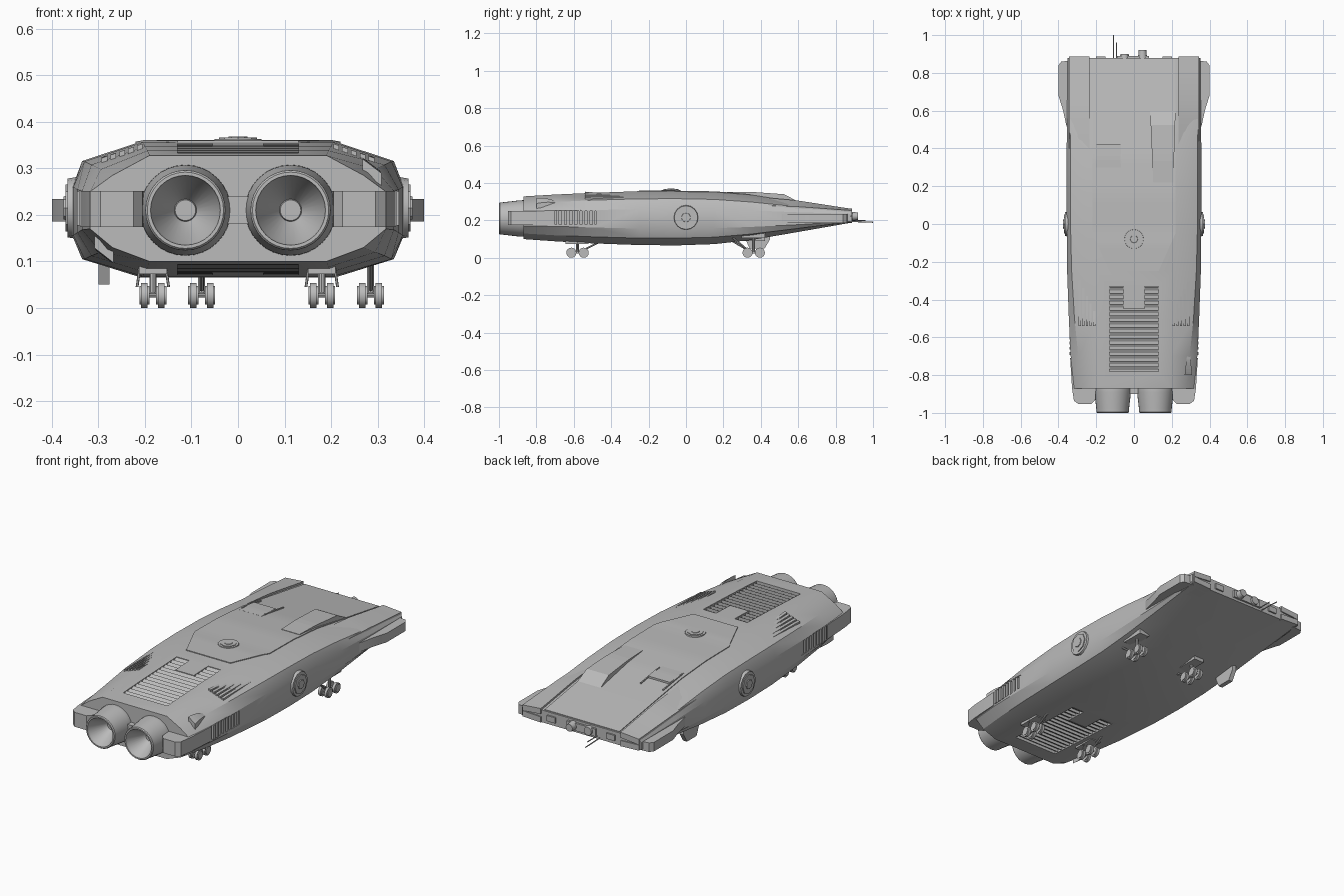
import bpy, bmesh, math
from mathutils import Vector, Matrix

if "Cube" in bpy.data.objects:
    bpy.data.objects.remove(bpy.data.objects["Cube"])

GREY = bpy.data.materials.new("hull_grey")
GREY.diffuse_color = (0.5, 0.5, 0.5, 1)
GREY.use_nodes = True
GREY.node_tree.nodes["Principled BSDF"].inputs["Base Color"].default_value = GREY.diffuse_color

# Hull stations: y, flat half width, top, shoulder x, shoulder z, side x, side top, side low, low shoulder z, bottom
STATIONS = [
    (-0.87, 0.190, 0.328, 0.270, 0.285, 0.318, 0.250, 0.170, 0.130, 0.100),
    (-0.70, 0.195, 0.338, 0.295, 0.298, 0.335, 0.252, 0.168, 0.120, 0.088),
    (-0.50, 0.200, 0.347, 0.315, 0.308, 0.345, 0.255, 0.162, 0.112, 0.077),
    (-0.25, 0.205, 0.356, 0.330, 0.315, 0.354, 0.260, 0.156, 0.105, 0.068),
    (-0.05, 0.210, 0.357, 0.335, 0.316, 0.356, 0.260, 0.155, 0.105, 0.066),
    (0.15, 0.215, 0.353, 0.336, 0.312, 0.357, 0.258, 0.158, 0.110, 0.073),
    (0.35, 0.220, 0.336, 0.337, 0.298, 0.357, 0.253, 0.165, 0.127, 0.095),
    (0.60, 0.228, 0.297, 0.338, 0.272, 0.354, 0.243, 0.177, 0.157, 0.138),
    (0.88, 0.235, 0.252, 0.340, 0.246, 0.351, 0.235, 0.195, 0.191, 0.187),
]


def station(y):
    y = min(max(y, STATIONS[0][0]), STATIONS[-1][0])
    for a, b in zip(STATIONS, STATIONS[1:]):
        if y <= b[0]:
            f = (y - a[0]) / (b[0] - a[0])
            return [p + (q - p) * f for p, q in zip(a, b)]


def surf(x, y, low=False):
    """Height of the hull skin, on top or underneath."""
    _, t, zt, s, zs, w, zh, zl, zsb, zb = station(y)
    pts = [(0, zb), (t, zb), (s, zsb), (w, zl)] if low else [(0, zt), (t, zt), (s, zs), (w, zh)]
    x = min(abs(x), w)
    for (x0, z0), (x1, z1) in zip(pts, pts[1:]):
        if x <= x1:
            return z0 + (z1 - z0) * (x - x0) / (x1 - x0)
    return pts[-1][1]


def finish(name, bm, smooth=30):
    bmesh.ops.recalc_face_normals(bm, faces=bm.faces)
    me = bpy.data.meshes.new(name)
    bm.to_mesh(me)
    bm.free()
    me.materials.append(GREY)
    ob = bpy.data.objects.new(name, me)
    bpy.context.collection.objects.link(ob)
    if smooth:
        shade(ob, smooth)
    return ob


def shade(ob, deg):
    bpy.ops.object.select_all(action='DESELECT')
    ob.select_set(True)
    bpy.context.view_layer.objects.active = ob
    bpy.ops.object.shade_smooth_by_angle(angle=math.radians(deg))


def loft(bm, rings):
    vs = [[bm.verts.new(p) for p in r] for r in rings]
    n = len(vs[0])
    for a, b in zip(vs, vs[1:]):
        for i in range(n):
            bm.faces.new((a[i], a[(i + 1) % n], b[(i + 1) % n], b[i]))
    bm.faces.new(vs[0])
    bm.faces.new(vs[-1][::-1])


def strip(bm, x0, x1, ya, yb, h, deep=0.015, low=False, n=6):
    """Strip that follows the hull skin; x0, x1 and h may be functions of 0..1 along it."""
    val = lambda v, f: v(f) if callable(v) else v
    d = -1 if low else 1
    rings = []
    for i in range(n + 1):
        f = i / n
        y, a, b, k = ya + (yb - ya) * f, val(x0, f), val(x1, f), val(h, f)
        za, zb = surf(a, y, low), surf(b, y, low)
        rings.append([(a, y, za + d * k), (b, y, zb + d * k), (b, y, zb - d * deep), (a, y, za - d * deep)])
    loft(bm, rings)


def box(bm, x0, x1, y0, y1, z0, z1):
    loft(bm, [[(x0, y, z0), (x1, y, z0), (x1, y, z1), (x0, y, z1)] for y in (y0, y1)])


def prism(bm, pts, z0, z1):
    loft(bm, [[(x, y, z) for x, y in pts] for z in (z0, z1)])


def rod(bm, a, b, r, seg=10, r2=None):
    a, b = Vector(a), Vector(b)
    m = Matrix.Translation((a + b) / 2) @ (b - a).to_track_quat('Z', 'Y').to_matrix().to_4x4()
    bmesh.ops.create_cone(bm, cap_ends=True, segments=seg, radius1=r, radius2=r if r2 is None else r2,
                          depth=(b - a).length, matrix=m)


# Main hull
bm = bmesh.new()
rings = []
for y, t, zt, s, zs, w, zh, zl, zsb, zb in STATIONS:
    half = [(t, zt), (s, zs), (w, zh), (w, zl), (s, zsb), (t, zb)]
    rings.append([(x, y, z) for x, z in half] + [(-x, y, z) for x, z in half[::-1]])
loft(bm, rings)
hull = finish("hull", bm, 0)

# Grille recesses (above and below) and side vent recesses cut into the hull
cuts = []
for low in (False, True):
    for x0, x1, ya, yb in ((-0.13, 0.13, -0.78, -0.45), (-0.13, -0.055, -0.46, -0.33), (0.055, 0.13, -0.46, -0.33)):
        cuts.append(bmesh.new())
        strip(cuts[-1], x0, x1, ya, yb, 0.04, 0.017, low)
for sx in (-1, 1):
    cuts.append(bmesh.new())
    box(cuts[-1], *sorted((sx * 0.322, sx * 0.40)), -0.70, -0.48, 0.178, 0.250)
for c in cuts:
    cutter = finish("recess_cutter", c, 0)
    mod = hull.modifiers.new("cut", 'BOOLEAN')
    mod.operation, mod.solver, mod.object = 'DIFFERENCE', 'EXACT', cutter
    bpy.context.view_layer.objects.active = hull
    bpy.ops.object.modifier_apply(modifier=mod.name)
    bpy.data.objects.remove(cutter)
shade(hull, 25)

# Grille slats
for low, name in ((False, "top_grille"), (True, "bottom_grille")):
    bm = bmesh.new()
    for i in range(11):
        y = -0.772 + i * 0.03
        strip(bm, -0.131, 0.131, y, y + 0.018, lambda f: -0.010 + 0.009 * f, 0.02, low, 1)
    for i in range(4):
        y = -0.442 + i * 0.03
        for sx in (-1, 1):
            strip(bm, sx * 0.054, sx * 0.131, y, y + 0.018, lambda f: -0.010 + 0.009 * f, 0.02, low, 1)
    finish(name, bm, 0)

# Side vent slats
bm = bmesh.new()
for sx in (-1, 1):
    for i in range(8):
        y = -0.693 + i * 0.0275
        box(bm, *sorted((sx * 0.31, sx * 0.342)), y, y + 0.015, 0.176, 0.252)
finish("side_vents", bm, 0)

# Shoulder gills, longer towards the outside
bm = bmesh.new()
for sx in (-1, 1):
    for i in range(5):
        x = 0.205 + i * 0.019
        strip(bm, sx * x, sx * (x + 0.012), -0.54, -0.46 + i * 0.04, lambda f: 0.010 * (1 - f), 0.01)
finish("shoulder_gills", bm, 0)

# Raised centre panel and nose rails
bm = bmesh.new()
strip(bm, lambda f: -0.13 - 0.09 * min(1, f * 5.6), lambda f: 0.13 + 0.09 * min(1, f * 5.6), -0.25, 0.875, 0.004, n=28)
finish("centre_panel", bm)
bm = bmesh.new()
for sx in (-1, 1):
    strip(bm, sx * 0.235, sx * 0.343, 0.40, 0.887, lambda f: 0.010 * min(1, f * 2.5), 0.02, n=12)
    strip(bm, sx * 0.235, sx * 0.343, 0.78, 0.887, 0.0, 0.03, True)
finish("nose_rails", bm)

# Scoop wedge and small step on the upper deck
bm = bmesh.new()
strip(bm, lambda f: 0.102 - 0.017 * f, lambda f: 0.208 + 0.012 * f, 0.22, 0.60,
      lambda f: 0.005 + 0.026 * min(f / 0.8, 1) - 0.028 * max(0, f - 0.8) / 0.2, n=10)
finish("deck_scoop", bm, 0)
bm = bmesh.new()
strip(bm, -0.20, -0.07, 0.30, 0.42, lambda f: 0.004 + 0.010 * f)
for x in (-0.204, -0.072):
    strip(bm, x, x + 0.006, 0.32, 0.48, 0.010)
finish("deck_step", bm, 0)

# Stern and nose side fins, mirrored
bm = bmesh.new()
for sx in (-1, 1):
    prism(bm, [(sx * x, y) for x, y in ((0.20, -0.84), (0.205, -0.93), (0.225, -0.953), (0.295, -0.953),
               (0.318, -0.935), (0.328, -0.87), (0.338, -0.71), (0.25, -0.71))], 0.174, 0.251)
finish("stern_fins", bm, 20)
bm = bmesh.new()
for sx in (-1, 1):
    prism(bm, [(sx * x, y) for x, y in ((0.33, 0.46), (0.358, 0.52), (0.375, 0.60), (0.40, 0.68), (0.40, 0.84),
               (0.385, 0.86), (0.33, 0.865))], 0.186, 0.234)
finish("nose_fins", bm, 20)
bm = bmesh.new()
box(bm, -0.21, 0.21, -0.90, -0.82, 0.18, 0.24)
finish("stern_beam", bm, 0)

# Engine nozzles, turned from a profile
PROFILE = [(0, -0.80), (0.085, -0.80), (0.098, -0.86), (0.097, -0.89), (0.087, -0.975), (0.086, -0.995),
           (0.082, -1.0), (0.075, -1.0), (0.072, -0.985), (0.024, -0.90), (0.022, -0.905), (0, -0.905)]
for sx, side in ((-1, "left"), (1, "right")):
    bm = bmesh.new()
    vs = [bm.verts.new((sx * 0.113 + r, y, 0.21)) for r, y in PROFILE]
    es = [bm.edges.new(p) for p in zip(vs, vs[1:])]
    bmesh.ops.spin(bm, geom=vs + es, cent=(sx * 0.113, 0, 0.21), axis=(0, 1, 0), angle=math.tau, steps=32)
    bmesh.ops.remove_doubles(bm, verts=bm.verts, dist=1e-4)
    finish(side + "_engine", bm)

# Docking ports: flange, raised ring and centre cap
ports = [("left_port", (-0.35, 0, 0.215), (-1, 0, 0), 0.07), ("right_port", (0.35, 0, 0.215), (1, 0, 0), 0.07),
         ("top_port", (0, -0.08, 0.354), (0, 0, 1), 0.056)]
for name, c, d, r in ports:
    c, d, bm = Vector(c), Vector(d), bmesh.new()
    k = 1 if d.x else 0.6
    rod(bm, c - d * 0.02, c + d * 0.016 * k, r, 16, r * 0.9)
    rod(bm, c, c + d * 0.021 * k, r * 0.72, 8)
    rod(bm, c, c + d * 0.025 * k, r * 0.45, 8, r * 0.35)
    finish(name, bm)

# Landing gear: four legs with four wheels each
for name, x, y in (("rear_left", -0.183, -0.58), ("rear_right", 0.18, -0.58),
                   ("nose_left", -0.078, 0.362), ("nose_right", 0.285, 0.362)):
    bm = bmesh.new()
    top = surf(x, y, True)
    s = 1 if y < 0 else -1
    rod(bm, (x, y, 0.03), (x, y, top + 0.02), 0.008)
    rod(bm, (x, y + s * 0.03, 0.04), (x, y + s * 0.12, surf(x, y + s * 0.12, True) + 0.01), 0.005, 8)
    box(bm, x - 0.005, x + 0.005, y - 0.035, y + 0.035, 0.024, 0.034)
    box(bm, x - 0.03, x + 0.03, y - 0.065, y + 0.06, top - 0.008, top + 0.02)
    for dx in (-0.034, 0.034):
        if y < 0:
            rod(bm, (x + dx, y, 0.045), (x + dx * 0.8, y, top + 0.01), 0.003, 6)
    finish(name + "_leg", bm)
    bm = bmesh.new()
    for dy in (-0.033, 0.033):
        rod(bm, (x - 0.02, y + dy, 0.027), (x + 0.02, y + dy, 0.027), 0.005, 8)
        for dx in (-0.018, 0.018):
            rod(bm, (x + dx - 0.011, y + dy, 0.027), (x + dx + 0.011, y + dy, 0.027), 0.020, 16)
            rod(bm, (x + dx - 0.007, y + dy, 0.027), (x + dx + 0.007, y + dy, 0.027), 0.027, 16)
    finish(name + "_wheels", bm)

# Boarding plate under the left side
bm = bmesh.new()
loft(bm, [[(x0, y, 0.05 + k), (x0 + 0.024, y, 0.05 + k), (x0 + 0.024, y, 0.15), (x0, y, 0.15)]
          for x0, y, k in ((-0.30, 0.32, 0.045), (-0.30, 0.34, 0.0), (-0.30, 0.42, 0.0), (-0.30, 0.45, 0.05))])
finish("boarding_plate", bm, 0)

# Small fairings, one above right and one below left
bm = bmesh.new()
for sx, low in ((1, False), (-1, True)):
    strip(bm, lambda f: sx * (0.268 + 0.012 * f), lambda f: sx * (0.308 - 0.010 * f), -0.80, -0.70,
          lambda f: 0.024 * (1 - f * f), 0.01, low)
finish("shoulder_fairings", bm, 0)

# Nose sensors and antennas
bm = bmesh.new()
rod(bm, (0.045, 0.86, 0.222), (0.045, 0.92, 0.222), 0.026, 12, 0.02)
rod(bm, (-0.05, 0.86, 0.222), (-0.05, 0.90, 0.222), 0.026, 12, 0.022)
box(bm, -0.09, 0.08, 0.86, 0.89, 0.20, 0.24)
for sx in (-1, 1):
    box(bm, *sorted((sx * 0.15, sx * 0.20)), 0.86, 0.888, 0.205, 0.235)
finish("nose_sensors", bm)
bm = bmesh.new()
rod(bm, (-0.108, 0.86, 0.195), (-0.108, 1.0, 0.19), 0.003, 6)
rod(bm, (-0.092, 0.86, 0.20), (-0.092, 0.96, 0.20), 0.003, 6)
finish("nose_antennas", bm)
